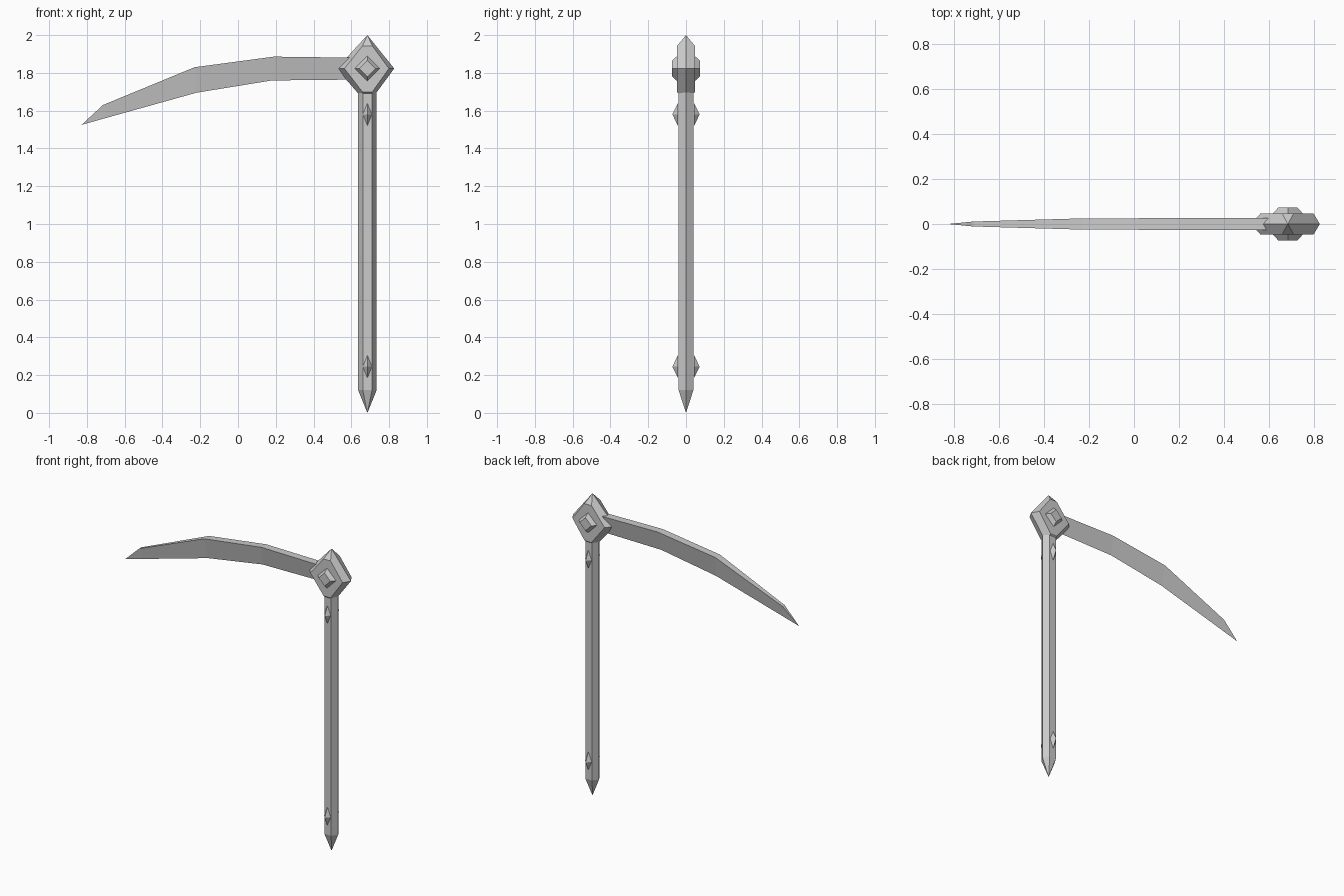
import bpy
from math import cos, sin, pi

if "Cube" in bpy.data.objects:
    bpy.data.objects.remove(bpy.data.objects["Cube"])

CX, HEAD_Z = 0.685, 1.823   # shaft axis and centre height of the head


def loft(name, rings):
    """Skin equal-length rings; single-point rings become tips, others get caps."""
    verts, faces, idx = [], [], []
    for r in rings:
        idx.append(list(range(len(verts), len(verts) + len(r))))
        verts += r
    for a, b in zip(idx, idx[1:]):
        n = max(len(a), len(b))
        for i in range(n):
            j = (i + 1) % n
            if len(a) == 1:
                faces.append((a[0], b[j], b[i]))
            elif len(b) == 1:
                faces.append((a[i], a[j], b[0]))
            else:
                faces.append((a[i], a[j], b[j], b[i]))
    for cap in (idx[0], idx[-1]):
        if len(cap) > 2:
            faces.append(cap)
    me = bpy.data.meshes.new(name)
    me.from_pydata(verts, [], faces)
    ob = bpy.data.objects.new(name, me)
    bpy.context.collection.objects.link(ob)
    # consistent outward normals
    import bmesh
    bm = bmesh.new()
    bm.from_mesh(me)
    bmesh.ops.recalc_face_normals(bm, faces=bm.faces)
    bm.to_mesh(me)
    bm.free()
    return ob


def hexagon(z, r=0.049):
    return [(CX + r * cos(k * pi / 3), r * 0.92 * sin(k * pi / 3), z) for k in range(6)]


def rhombus(y, w, h, z):
    return [(CX + w, y, z), (CX, y, z + h), (CX - w, y, z), (CX, y, z - h)]


# Hexagonal shaft with pointed foot
loft("shaft", [[(CX, 0, 0)], hexagon(0.12), hexagon(1.74)])

# Head: kite-shaped block with a ridge around its rim
ridge = [(0.142, 0), (0, 0.177), (0, 0.177), (-0.163, 0), (-0.02, -0.165), (0.02, -0.165)]
face = [(0.114, 0), (0.026, 0.12), (-0.026, 0.12), (-0.122, 0), (-0.025, -0.125), (0.025, -0.125)]
loft("head", [[(CX + x, y, HEAD_Z + z) for x, z in pts]
              for y, pts in ((-0.047, face), (0, ridge), (0.047, face))])

# Ornaments on both faces
for s, side in ((-1, "front"), (1, "back")):
    loft("head_gem_" + side, [rhombus(s * 0.045, 0.068, 0.068, HEAD_Z),
                              rhombus(s * 0.073, 0.043, 0.043, HEAD_Z)])
    for z, place in ((1.58, "upper"), (0.245, "lower")):
        loft(f"{place}_stud_{side}", [rhombus(s * 0.043, 0.024, 0.06, z),
                                      [(CX, s * 0.072, z)]])

# Curved blade: thick spine tapering to a sharp lower edge
# (spine x, spine z, edge x, edge z, half thickness)
stations = [(0.65, 1.88, 0.65, 1.765, 0.026),
            (0.19, 1.886, 0.18, 1.76, 0.026),
            (-0.23, 1.83, -0.22, 1.695, 0.025),
            (-0.715, 1.63, -0.70, 1.561, 0.011)]
rings = [[(sx, -t, sz), (sx, t, sz), (ex, 0, ez)] for sx, sz, ex, ez, t in stations]
loft("blade", rings + [[(-0.828, 0, 1.525)]])
